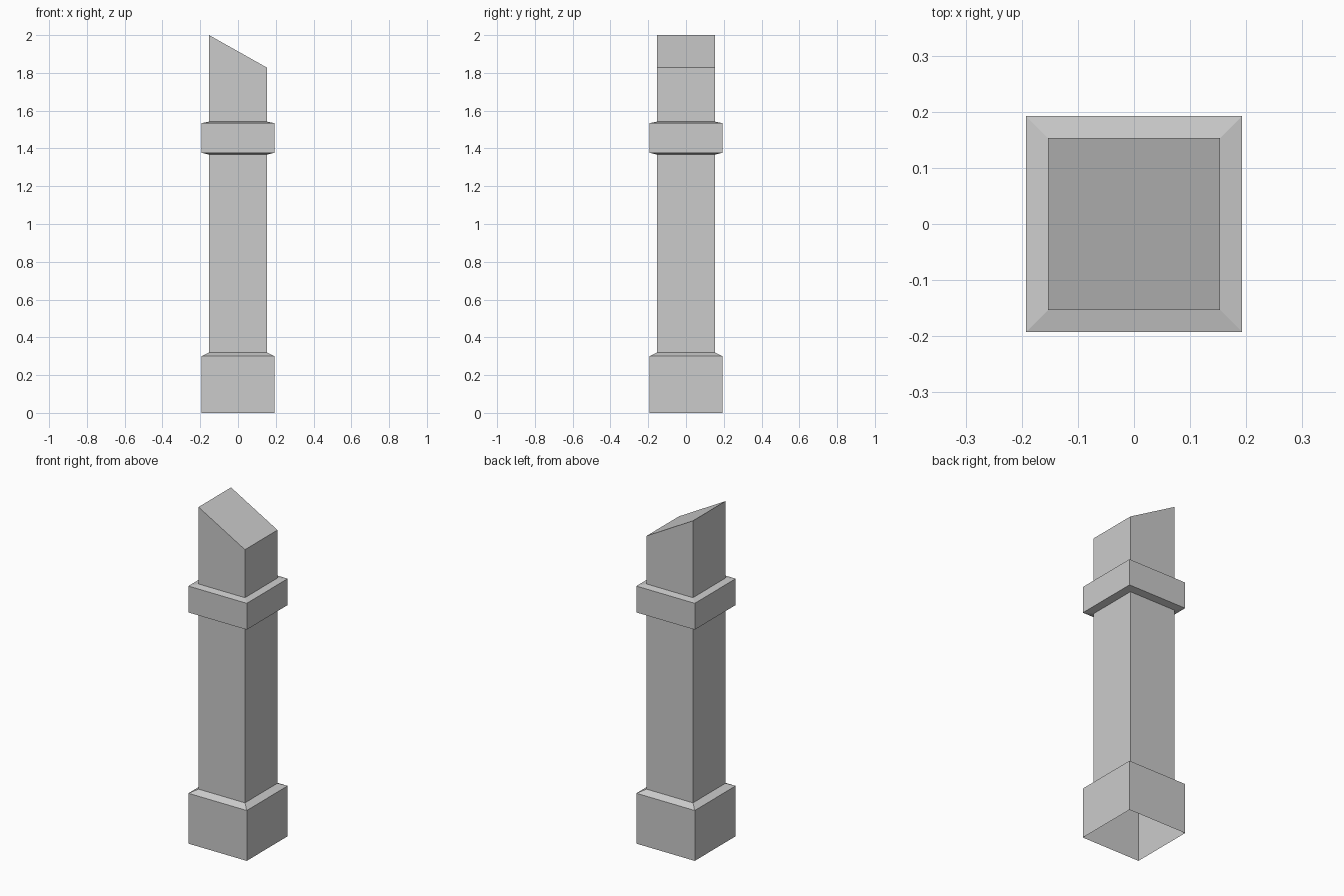
import bpy, bmesh

if "Cube" in bpy.data.objects:
    bpy.data.objects.remove(bpy.data.objects["Cube"])

OUTER, INNER = 0.1925, 0.153
TOP_HIGH, TOP_LOW = 2.0, 1.828

# Square profile of the post: (half width, height), bottom to top
profile = [
    (OUTER, 0.0), (OUTER, 0.30),      # plinth
    (INNER, 0.32), (INNER, 1.367),    # shaft
    (OUTER, 1.377), (OUTER, 1.534),   # collar band
    (INNER, 1.542), (INNER, TOP_HIGH) # upper stub
]
corners = [(-1, -1), (1, -1), (1, 1), (-1, 1)]

bm = bmesh.new()
rings = [[bm.verts.new((sx * r, sy * r, z)) for sx, sy in corners] for r, z in profile]

# Walls between successive rings; the underside stays open
for low, high in zip(rings, rings[1:]):
    for i in range(4):
        j = (i + 1) % 4
        bm.faces.new((low[i], low[j], high[j], high[i]))

# Slanted top, lower on the +x side
for v in rings[-1]:
    if v.co.x > 0:
        v.co.z = TOP_LOW
bm.faces.new(rings[-1])

mesh = bpy.data.meshes.new("slanted_post")
bm.to_mesh(mesh)
bm.free()
post = bpy.data.objects.new("slanted_post", mesh)
bpy.context.collection.objects.link(post)
